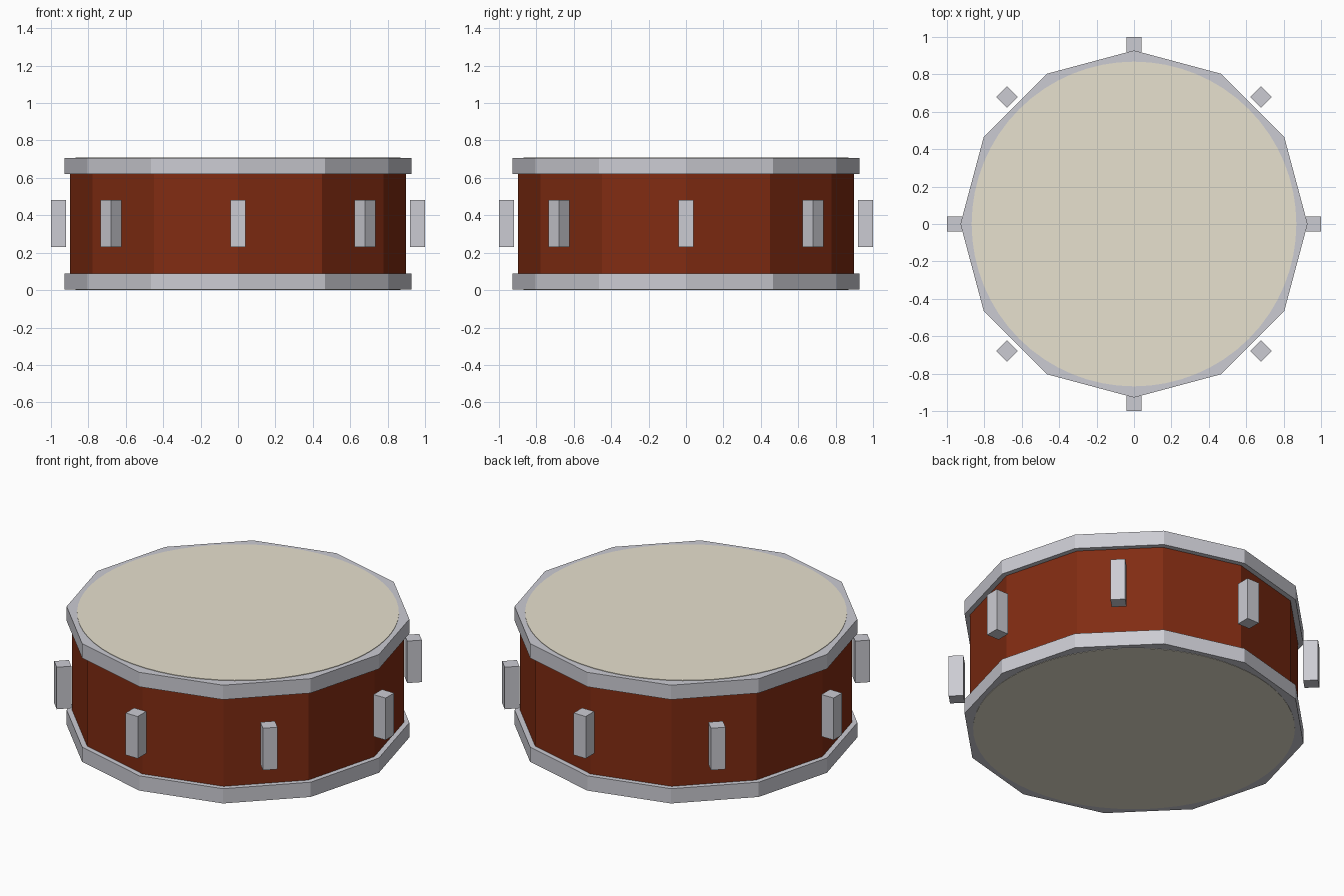
import bpy, math

if "Cube" in bpy.data.objects:
    bpy.data.objects.remove(bpy.data.objects["Cube"])


def material(name, rgb):
    m = bpy.data.materials.new(name)
    m.diffuse_color = (*rgb, 1)
    m.use_nodes = True
    m.node_tree.nodes["Principled BSDF"].inputs["Base Color"].default_value = m.diffuse_color
    return m


WOOD = material("red_brown_wood", (0.22, 0.025, 0.006))
METAL = material("grey_metal", (0.60, 0.60, 0.65))
SKIN = material("cream_skin", (0.80, 0.75, 0.62))


def drum_part(name, radius, z0, z1, mat, sides=12):
    bpy.ops.mesh.primitive_cylinder_add(vertices=sides, radius=radius, depth=z1 - z0,
                                        location=(0, 0, (z0 + z1) / 2))
    ob = bpy.context.object
    ob.name = name
    ob.data.materials.append(mat)


# Shell, hoops and drum heads
drum_part("shell", 0.898, 0.05, 0.66, WOOD)
drum_part("bottom_hoop", 0.928, 0.002, 0.09, METAL)
drum_part("top_hoop", 0.928, 0.62, 0.706, METAL)
drum_part("bottom_head", 0.868, 0.0, 0.03, SKIN, 64)
drum_part("top_head", 0.868, 0.68, 0.709, SKIN, 64)

# Eight tension lugs around the shell
for i in range(8):
    a = i * math.pi / 4
    bpy.ops.mesh.primitive_cube_add(size=1, rotation=(0, 0, a),
                                    location=(0.96 * math.cos(a), 0.96 * math.sin(a), 0.356))
    lug = bpy.context.object
    lug.name = f"lug_{i + 1}"
    lug.scale = (0.08, 0.08, 0.25)
    lug.data.materials.append(METAL)
